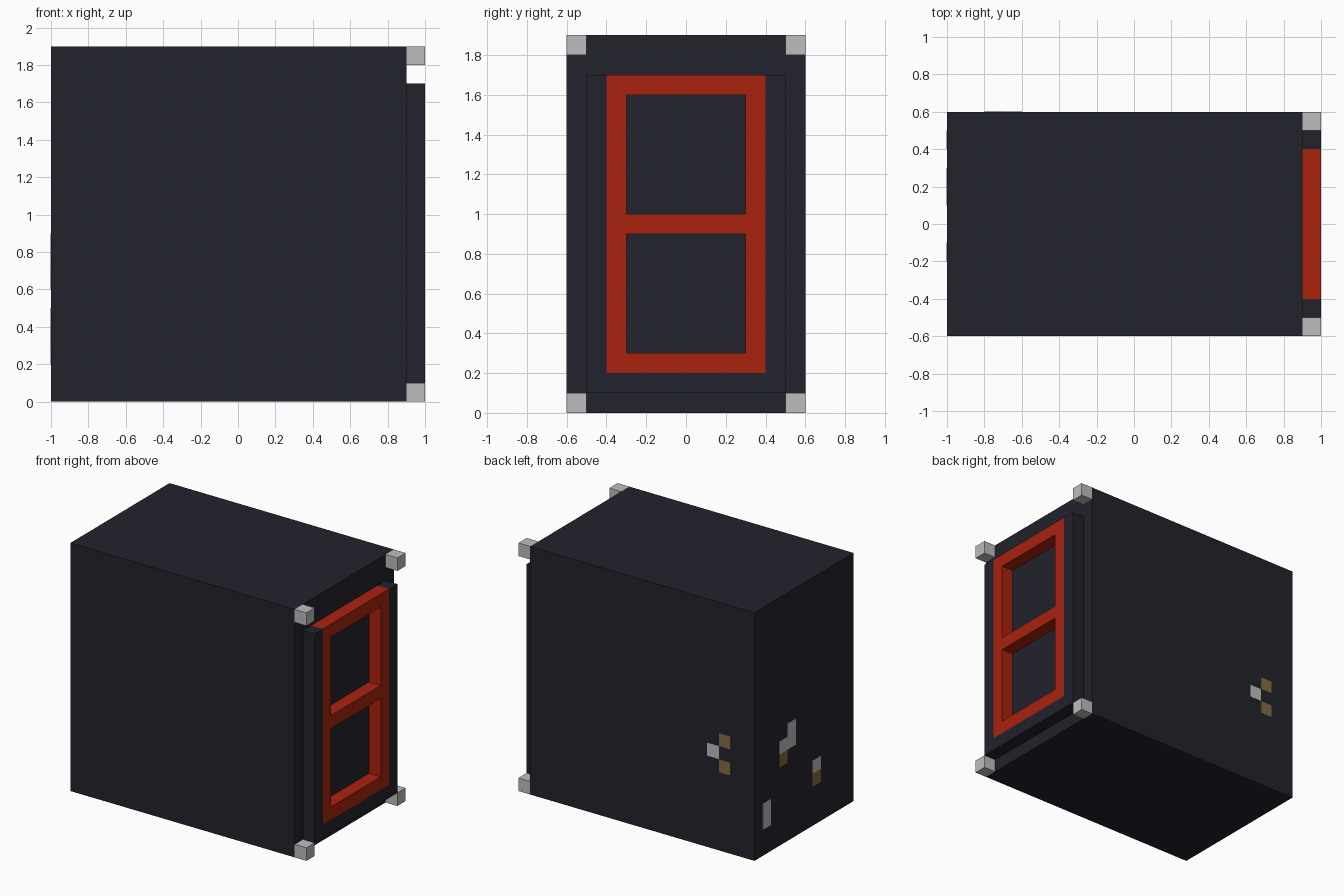
import bpy
import bmesh
from mathutils import Vector

old = bpy.data.objects.get("Cube")
if old:
    bpy.data.objects.remove(old, do_unlink=True)


def material(name, colour):
    mat = bpy.data.materials.new(name)
    mat.use_nodes = True
    mat.diffuse_color = (*colour, 1)
    shader = next(n for n in mat.node_tree.nodes if n.type == 'BSDF_PRINCIPLED')
    shader.inputs["Base Color"].default_value = (*colour, 1)
    shader.inputs["Roughness"].default_value = 0.9
    return mat


dark = material("dark slate", (0.016, 0.016, 0.026))
red = material("brick red", (0.402, 0.016, 0.0045))
grey = material("light grey", (0.51, 0.51, 0.51))
tan = material("tan brown", (0.235, 0.144, 0.054))


def boxes(name, mat, spans):
    """One object made of boxes, each given by two opposite corners."""
    bm = bmesh.new()
    for low, high in spans:
        low, high = Vector(low), Vector(high)
        for v in bmesh.ops.create_cube(bm, size=1)["verts"]:
            v.co = (low + high) / 2 + v.co * (high - low)
    mesh = bpy.data.meshes.new(name)
    bm.to_mesh(mesh)
    bm.free()
    mesh.materials.append(mat)
    obj = bpy.data.objects.new(name, mesh)
    bpy.context.collection.objects.link(obj)
    return obj


FACE, FRONT = 0.9, 1.0   # recessed end face and outer plane of the trim
U = 0.1                  # block size


def trim(y0, y1, z0, z1):
    return (FACE, y0, z0), (FRONT, y1, z1)


# Main body
boxes("body", dark, [((-1, -0.6, 0), (FACE, 0.6, 1.9))])

# Light corner blocks
for side, y in (("right", -0.6), ("left", 0.5)):
    for level, z in (("lower", 0), ("upper", 1.8)):
        boxes(f"{level}_{side}_corner_block", grey, [trim(y, y + U, z, z + U)])

# Dark surround: two uprights and a sill
boxes("door_surround", dark, [trim(-0.5, -0.4, 0.1, 1.7),
                              trim(0.4, 0.5, 0.1, 1.7),
                              trim(-0.4, 0.4, 0.1, 0.2)])

# Red frame: two stiles and three rails
boxes("red_frame", red,
      [trim(y, y + U, 0.2, 1.7) for y in (-0.4, 0.3)] +
      [trim(-0.3, 0.3, z, z + U) for z in (0.2, 0.9, 1.6)])

# Thin painted marks on the back side
T = 0.002


def side_mark(x, z):
    return (x, 0.6 - T, z), (x + U, 0.6 + T, z + U)


boxes("side_marks_light", grey, [side_mark(-0.7, 0.7)])
boxes("side_marks_tan", tan, [side_mark(-0.8, z) for z in (0.6, 0.8)])


# Thin painted marks on the plain end
def end_mark(y, z, height=U):
    return (-1 - T, y, z), (-1 + T, y + U, z + height)


boxes("end_marks_light", grey, [end_mark(0.1, 0.7, 2 * U), end_mark(0.2, 0.7),
                                end_mark(-0.2, 0.4), end_mark(0.4, 0.2, 2 * U)])
boxes("end_marks_tan", tan, [end_mark(0.2, 0.6), end_mark(-0.2, 0.3)])
